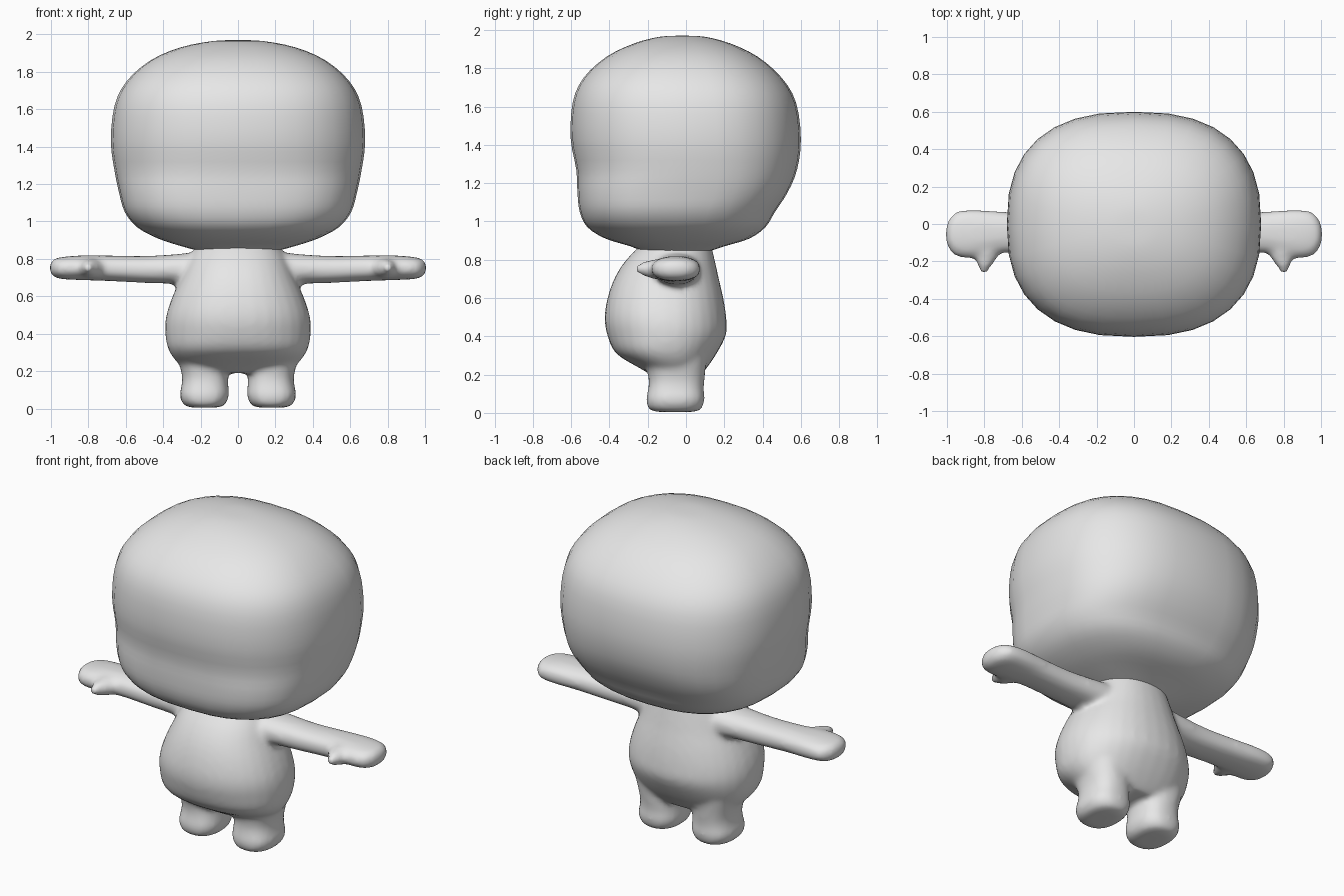
import bpy, bmesh, math

grey = bpy.data.materials.new("soft grey")
grey.diffuse_color = (0.8, 0.8, 0.8, 1)


def spline(rows, steps):
    """Smoothly interpolate between rows of numbers."""
    out = []
    for i in range(len(rows) - 1):
        p0, p1, p2 = rows[max(i - 1, 0)], rows[i], rows[i + 1]
        p3 = rows[min(i + 2, len(rows) - 1)]
        for s in range(steps):
            t = s / steps
            out.append([0.5 * (2 * b + (c - a) * t + (2 * a - 5 * b + 4 * c - d) * t * t
                               + (3 * b - a - 3 * c + d) * t ** 3)
                        for a, b, c, d in zip(p0, p1, p2, p3)])
    return out + [list(rows[-1])]


def loft(bm, rows, place, segments=32, steps=3):
    """Skin rounded sections; row = position, u min, u max, v min, v max, squareness."""
    rings = []
    for p, u0, u1, v0, v1, n in spline(rows, steps):
        ring = []
        for k in range(segments):
            a = 2 * math.pi * k / segments
            c, s = math.cos(a), math.sin(a)
            u = (u0 + u1) / 2 + (u1 - u0) / 2 * math.copysign(abs(c) ** (2 / n), c)
            v = (v0 + v1) / 2 + (v1 - v0) / 2 * math.copysign(abs(s) ** (2 / n), s)
            ring.append(bm.verts.new(place(p, u, v)))
        rings.append(ring)
    for lo, hi in zip(rings, rings[1:]):
        for k in range(segments):
            j = (k + 1) % segments
            bm.faces.new((lo[k], lo[j], hi[j], hi[k]))
    bm.faces.new(rings[0][::-1])
    bm.faces.new(rings[-1])


def finish(bm, name):
    bmesh.ops.recalc_face_normals(bm, faces=bm.faces)
    for f in bm.faces:
        f.smooth = True
    mesh = bpy.data.meshes.new(name)
    bm.to_mesh(mesh)
    bm.free()
    mesh.materials.append(grey)
    obj = bpy.data.objects.new(name, mesh)
    bpy.context.collection.objects.link(obj)
    return obj


def upright(p, u, v):
    return (u, v, p)


# Head: big rounded box with a slightly recessed lower face
head = bmesh.new()
loft(head, [
    (0.84, -.20, .20, -.22, .11, 2.3),
    (0.87, -.31, .31, -.29, .20, 2.4),
    (0.91, -.43, .43, -.42, .33, 2.5),
    (0.97, -.54, .54, -.515, .415, 2.7),
    (1.05, -.605, .605, -.555, .465, 2.8),
    (1.15, -.635, .635, -.567, .53, 2.8),
    (1.27, -.66, .66, -.573, .58, 2.6),
    (1.43, -.68, .68, -.602, .60, 2.5),
    (1.62, -.66, .66, -.592, .575, 2.5),
    (1.75, -.595, .595, -.535, .50, 2.5),
    (1.86, -.47, .47, -.415, .375, 2.4),
    (1.93, -.31, .31, -.27, .23, 2.3),
    (1.964, -.14, .14, -.14, .10, 2.1),
    (1.97, -.02, .02, -.04, 0, 2),
], upright)
finish(head, "head")

# Body: torso, legs, arms and thumbs blended into one skin
body = bmesh.new()
loft(body, [
    (0.19, -.20, .20, -.17, .07, 2.2),
    (0.23, -.305, .305, -.235, .105, 2.3),
    (0.31, -.37, .37, -.365, .16, 2.3),
    (0.41, -.39, .39, -.412, .21, 2.2),
    (0.50, -.383, .383, -.425, .21, 2.2),
    (0.60, -.35, .35, -.41, .195, 2.2),
    (0.70, -.305, .305, -.375, .172, 2.2),
    (0.79, -.265, .265, -.32, .152, 2.2),
    (0.88, -.215, .215, -.235, .13, 2.2),
], upright)

for side in (1, -1):
    # Leg with a rounded foot
    loft(body, [
        (0.005, .11, .25, -.15, .04, 2.3),
        (0.02, .07, .29, -.195, .08, 2.4),
        (0.07, .048, .312, -.208, .097, 2.5),
        (0.12, .052, .302, -.198, .092, 2.5),
        (0.18, .055, .30, -.195, .097, 2.4),
        (0.30, .065, .33, -.22, .11, 2.3),
    ], lambda p, u, v: (side * u, v, p))
    # Arm widening into a mitten hand; u is y, v is z
    loft(body, [
        (0.15, -.19, .08, .62, .85, 2.2),
        (0.30, -.17, .07, .662, .828, 2.2),
        (0.50, -.155, .06, .672, .815, 2.3),
        (0.70, -.155, .065, .682, .818, 2.3),
        (0.84, -.18, .075, .687, .818, 2.4),
        (0.94, -.175, .068, .692, .810, 2.4),
        (0.985, -.14, .03, .705, .798, 2.3),
        (1.006, -.09, -.02, .73, .775, 2),
    ], lambda p, u, v: (side * p, u, v))
    # Thumb pointing forward; u is x, v is z
    loft(body, [
        (0.10, .70, .88, .69, .81, 2),
        (0.17, .725, .855, .70, .80, 2),
        (0.22, .76, .835, .715, .79, 2),
        (0.26, .785, .82, .735, .77, 2),
    ], lambda p, u, v: (side * u, -p, v))

obj = finish(body, "body")
remesh = obj.modifiers.new("blend", 'REMESH')
remesh.mode = 'VOXEL'
remesh.voxel_size = 0.016
remesh.use_smooth_shade = True
soften = obj.modifiers.new("soften", 'SMOOTH')
soften.factor = 0.5
soften.iterations = 7
